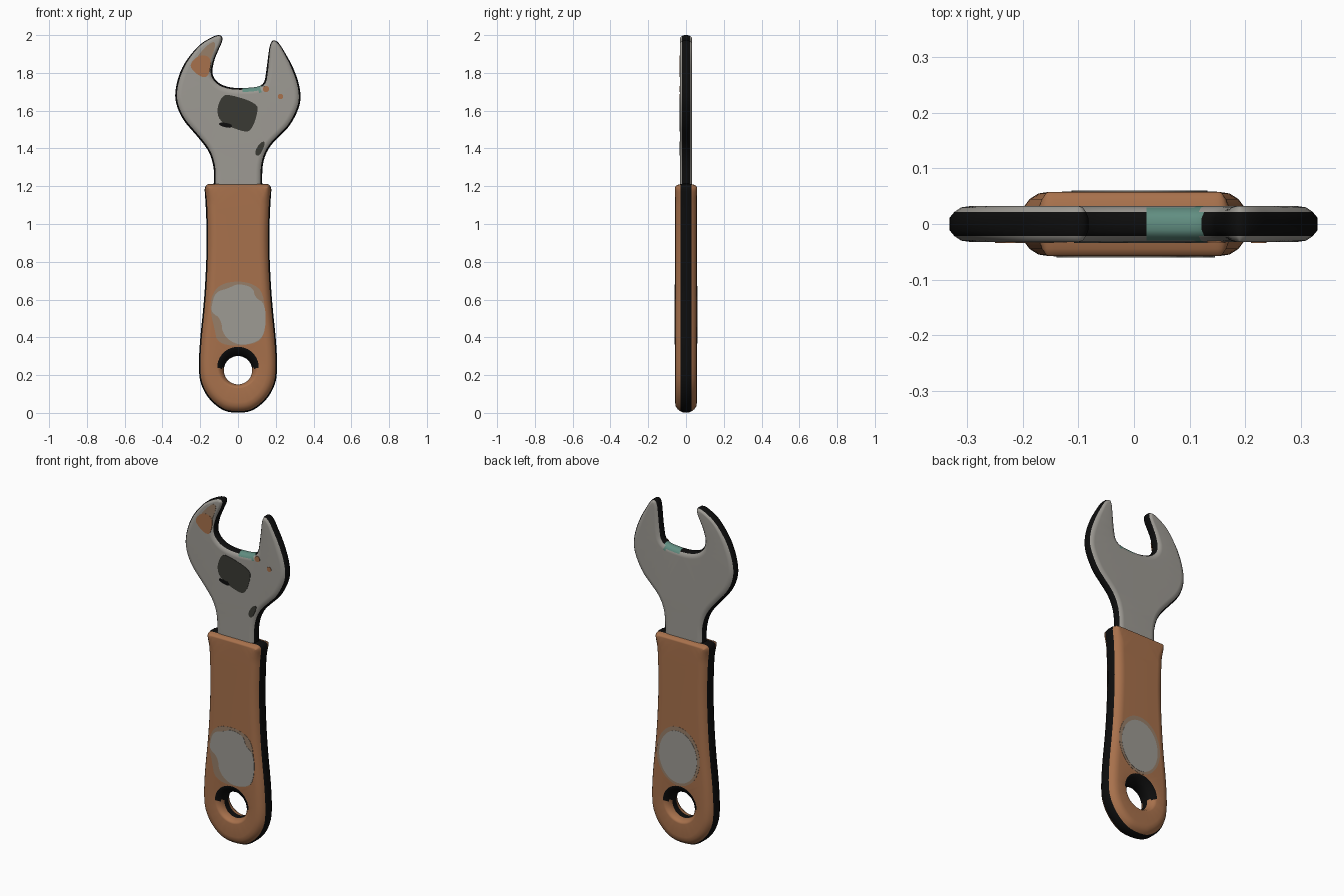
import bpy, bmesh, math
from mathutils import Vector

if "Cube" in bpy.data.objects:
    bpy.data.objects.remove(bpy.data.objects["Cube"])


def material(name, r, g, b):
    m = bpy.data.materials.new(name)
    m.diffuse_color = (r, g, b, 1)
    m.use_nodes = True
    m.node_tree.nodes["Principled BSDF"].inputs["Base Color"].default_value = m.diffuse_color
    return m


GREY = material("worn_steel", .34, .325, .295)
BROWN = material("rust_brown", .39, .165, .072)
BLACK = material("black_edge", .004, .004, .004)
DARK = material("dark_stain", .042, .042, .034)
HALO = material("faded_brown", .31, .21, .14)
TEAL = material("pale_teal", .12, .27, .22)


def rounded(pts, times=2):
    """Corner-cut a closed outline into a smooth one."""
    for _ in range(times):
        out = []
        for i, p in enumerate(pts):
            q = pts[(i + 1) % len(pts)]
            out += [(p[0] * .75 + q[0] * .25, p[1] * .75 + q[1] * .25),
                    (p[0] * .25 + q[0] * .75, p[1] * .25 + q[1] * .75)]
        pts = out
    return pts


def inset(pts, d, scale):
    """Shift a clockwise outline inward by d, scaled by height."""
    out = []
    for i, p in enumerate(pts):
        a, b = pts[i - 1], pts[(i + 1) % len(pts)]
        t = Vector((b[0] - a[0], b[1] - a[1])).normalized()
        k = d * scale(p[1])
        out.append((p[0] + t.y * k, p[1] - t.x * k))
    return out


def finish(name, bm, mats, smooth=True):
    bmesh.ops.recalc_face_normals(bm, faces=bm.faces[:])
    me = bpy.data.meshes.new(name)
    bm.to_mesh(me)
    bm.free()
    for m in mats:
        me.materials.append(m)
    ob = bpy.data.objects.new(name, me)
    bpy.context.collection.objects.link(ob)
    if smooth:
        bpy.context.view_layer.objects.active = ob
        ob.select_set(True)
        bpy.ops.object.shade_smooth_by_angle(angle=math.radians(40))
        ob.select_set(False)
        ob.modifiers.new("Weighted", 'WEIGHTED_NORMAL').keep_sharp = True
    return ob


def skin(bm, loops, paint):
    """Bridge a stack of (outline, y) loops; return the end edges."""
    rows = [[bm.verts.new((x, y, z)) for x, z in pts] for pts, y in loops]
    n = len(rows[0])
    for a, b in zip(rows, rows[1:]):
        for i in range(n):
            j = (i + 1) % n
            f = bm.faces.new((a[i], a[j], b[j], b[i]))
            f.material_index = paint(f.calc_center_median())
    return [[bm.edges.get((r[i], r[(i + 1) % n])) for i in range(n)]
            for r in (rows[0], rows[-1])]


def cap(bm, edges, side):
    bmesh.ops.triangle_fill(bm, use_beauty=True, edges=edges, normal=(0, side, 0))


def mirrored(rings):
    return [(d, -y) for d, y in rings] + [(d, y) for d, y in reversed(rings)]


# Steel head with open jaws, running clockwise from the neck
head_pts = rounded([
    (-.13, 1.12), (-.13, 1.22), (-.13, 1.30), (-.155, 1.385), (-.22, 1.465),
    (-.30, 1.555), (-.337, 1.65), (-.333, 1.73), (-.305, 1.82), (-.26, 1.89),
    (-.20, 1.955), (-.15, 1.985), (-.11, 2.003), (-.085, 1.998), (-.078, 1.975),
    (-.10, 1.925), (-.125, 1.865), (-.137, 1.79), (-.10, 1.745), (-.05, 1.727),
    (0, 1.722), (.06, 1.724), (.11, 1.73), (.138, 1.75), (.145, 1.80),
    (.155, 1.87), (.165, 1.94), (.178, 1.972), (.20, 1.975), (.225, 1.95),
    (.255, 1.90), (.29, 1.84), (.32, 1.765), (.336, 1.69), (.33, 1.62),
    (.28, 1.52), (.225, 1.465), (.165, 1.405), (.133, 1.325), (.13, 1.22),
    (.13, 1.12)])


def head_scale(z):
    return 1 - .5 * min(1, max(0, (z - 1.82) / .12))


def head_paint(c):
    if 1.70 < c.z < 1.775 and abs(c.x) < .13:    # jaw floor
        return 2 if .02 < c.x < .12 else (1 if abs(c.y) < .02 else 0)
    return 1 if abs(c.y) < .022 else 0


bm = bmesh.new()
loops = [(inset(head_pts, d, head_scale), y) for d, y in
         mirrored([(.038, .032), (.024, .030), (.012, .022), (.003, .011)])]
front, back = skin(bm, loops, head_paint)
cap(bm, front, -1)
cap(bm, back, 1)
finish("wrench_head", bm, [GREY, BLACK, TEAL])

# Handle: left half profile from bottom to top, mirrored
left = [(-.05, 0), (-.11, .03), (-.165, .085), (-.20, .155), (-.209, .225),
        (-.207, .31), (-.20, .41), (-.186, .54), (-.176, .66), (-.169, .80),
        (-.166, .93), (-.170, 1.06), (-.175, 1.15), (-.178, 1.19),
        (-.165, 1.212), (-.13, 1.214)]
grip_pts = rounded(left + [(-x, z) for x, z in reversed(left)])


def grip_scale(z):
    return 1 - .65 * min(1, max(0, (z - 1.12) / .09))


bm = bmesh.new()
loops = [(inset(grip_pts, d, grip_scale), y) for d, y in
         mirrored([(.056, .058), (.036, .055), (.020, .045), (.009, .030), (.001, .014)])]
front, back = skin(bm, loops, lambda c: 1 if abs(c.y) < .03 else 0)


# Hanging hole with a flared rim
def ring(r, zc):
    return [(r * math.cos(a * math.tau / 48), zc + r * math.sin(a * math.tau / 48))
            for a in range(48)]


flare = [(.110, .240, .058), (.097, .237, .052), (.084, .231, .038), (.075, .226, .018)]
holes = [(ring(r, zc), -y) for r, zc, y in flare] + \
        [(ring(r, zc), y) for r, zc, y in reversed(flare)]
hole_f, hole_b = skin(bm, holes, lambda c: 1 if abs(c.y) < .02 or c.z > .235 else 0)
cap(bm, front + hole_f, -1)
cap(bm, back + hole_b, 1)
finish("handle_grip", bm, [BROWN, BLACK])


# Painted wear: thin plates on the flat faces
def plate(name, mat, pts, y, lift, side=-1):
    bm = bmesh.new()
    pts = rounded(pts)
    face = bm.faces.new([bm.verts.new((x, side * (y + lift), z)) for x, z in pts])
    ext = bmesh.ops.extrude_face_region(bm, geom=[face])["geom"]
    bmesh.ops.translate(bm, vec=(0, -side * (lift + .001), 0),
                        verts=[v for v in ext if isinstance(v, bmesh.types.BMVert)])
    finish(name, bm, [mat], False)


def oval(cx, cz, rx, rz, n=16):
    return [(cx + rx * math.cos(i * math.tau / n), cz + rz * math.sin(i * math.tau / n))
            for i in range(n)]


HEAD, GRIP = .032, .058
plate("jaw_fade", HALO, [(-.25, 1.83), (-.20, 1.91), (-.135, 1.97), (-.115, 1.95),
                         (-.15, 1.86), (-.16, 1.79), (-.20, 1.785)], HEAD, .001)
plate("jaw_rust", BROWN, [(-.26, 1.845), (-.20, 1.90), (-.14, 1.88), (-.15, 1.80),
                          (-.175, 1.77), (-.23, 1.80)], HEAD, .002)
plate("square_stain", DARK, [(-.085, 1.68), (-.04, 1.685), (.10, 1.64), (.105, 1.59),
                             (.07, 1.49), (.02, 1.49), (-.09, 1.535), (-.115, 1.60)], HEAD, .002)
plate("stain_shadow", BLACK, [(-.10, 1.54), (-.03, 1.53), (-.035, 1.505), (-.10, 1.52)],
      HEAD, .0025)
plate("neck_stain", DARK, [(.115, 1.43), (.145, 1.44), (.135, 1.40), (.11, 1.355), (.085, 1.375)],
      HEAD, .002)
for i, (x, z, r) in enumerate([(.225, 1.675, .015), (.148, 1.715, .018)]):
    plate(f"rust_dot_{i + 1}", BROWN, oval(x, z, r, r, 8), HEAD, .002)
plate("grip_fade", HALO, [(-.145, .61), (-.10, .68), (0, .70), (.09, .68), (.135, .63),
                          (.145, .50), (.135, .38), (.0, .35), (-.11, .37), (-.125, .45),
                          (-.145, .53)], GRIP, .001)
plate("grip_wear", GREY, [(-.14, .57), (-.12, .64), (-.05, .66), (0, .685), (.08, .665),
                          (.09, .61), (.145, .58), (.147, .44), (.11, .375), (0, .355),
                          (-.08, .41), (-.09, .50), (-.14, .53)], GRIP, .002)
plate("back_grip_fade", HALO, oval(.01, .525, .142, .175), GRIP, .001, 1)
plate("back_grip_wear", GREY, oval(.01, .52, .125, .155), GRIP, .002, 1)
